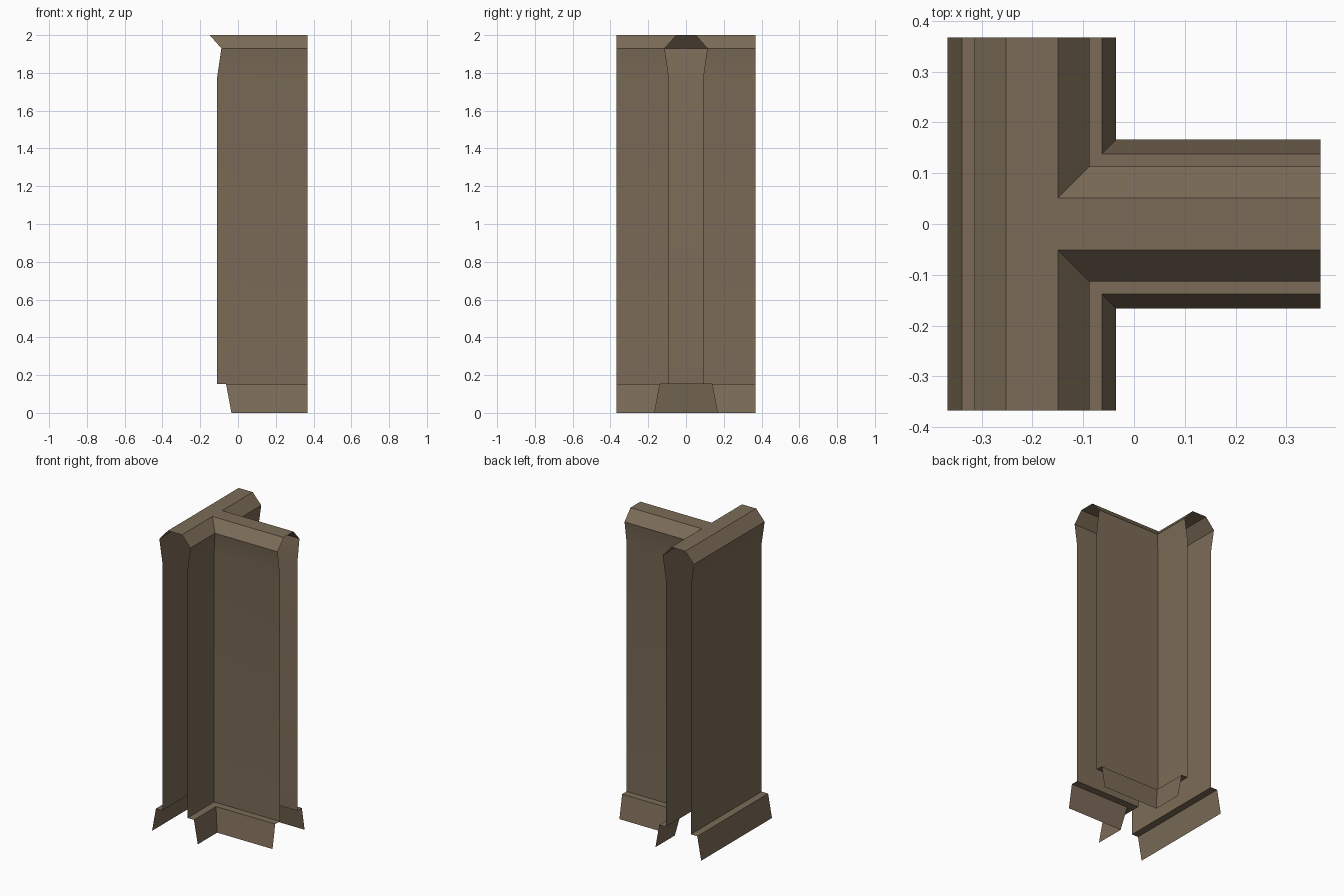
import bpy, bmesh

if "Cube" in bpy.data.objects:
    bpy.data.objects.remove(bpy.data.objects["Cube"])

L = 0.367          # half extent of the T-junction
XC = -0.201        # centre line of the long wall

mat = bpy.data.materials.new("brown_stone")
mat.diffuse_color = (0.20, 0.148, 0.095, 1)
mat.use_nodes = True
mat.node_tree.nodes["Principled BSDF"].inputs["Base Color"].default_value = mat.diffuse_color


def paths(h):
    """Plan outlines at half thickness h: two inner corners and the straight back."""
    return [
        [(L, h), (XC + h, h), (XC + h, L)],
        [(XC + h, -L), (XC + h, -h), (L, -h)],
        [(XC - h, L), (XC - h, -L)],
    ]


def build(name, profile, cap=False):
    """Sweep a (half thickness, height) profile round the open-ended T plan."""
    bm = bmesh.new()
    rows = [[[bm.verts.new((x, y, z)) for x, y in p] for p in paths(h)]
            for h, z in profile]
    for low, up in zip(rows, rows[1:]):
        for a, b in zip(low, up):
            for i in range(len(a) - 1):
                bm.faces.new((a[i], a[i + 1], b[i + 1], b[i]))
    if cap:
        right, left, back = rows[-1]
        bm.faces.new(left + right + back)
    me = bpy.data.meshes.new(name)
    bm.to_mesh(me)
    bm.free()
    ob = bpy.data.objects.new(name, me)
    bpy.context.collection.objects.link(ob)
    me.materials.append(mat)
    bpy.ops.object.select_all(action='DESELECT')
    ob.select_set(True)
    bpy.context.view_layer.objects.active = ob
    bpy.ops.object.shade_smooth_by_angle(angle=0.5)


# Sloped skirting with its flat ledge
build("skirting", [(0.166, 0), (0.138, 0.153), (0.091, 0.153)])
# Wall shaft flaring out at the top
build("wall", [(0.091, 0.153), (0.091, 1.78), (0.113, 1.93)])
# Chamfered coping with flat T-shaped top
build("coping", [(0.113, 1.93), (0.051, 2.0)], cap=True)
